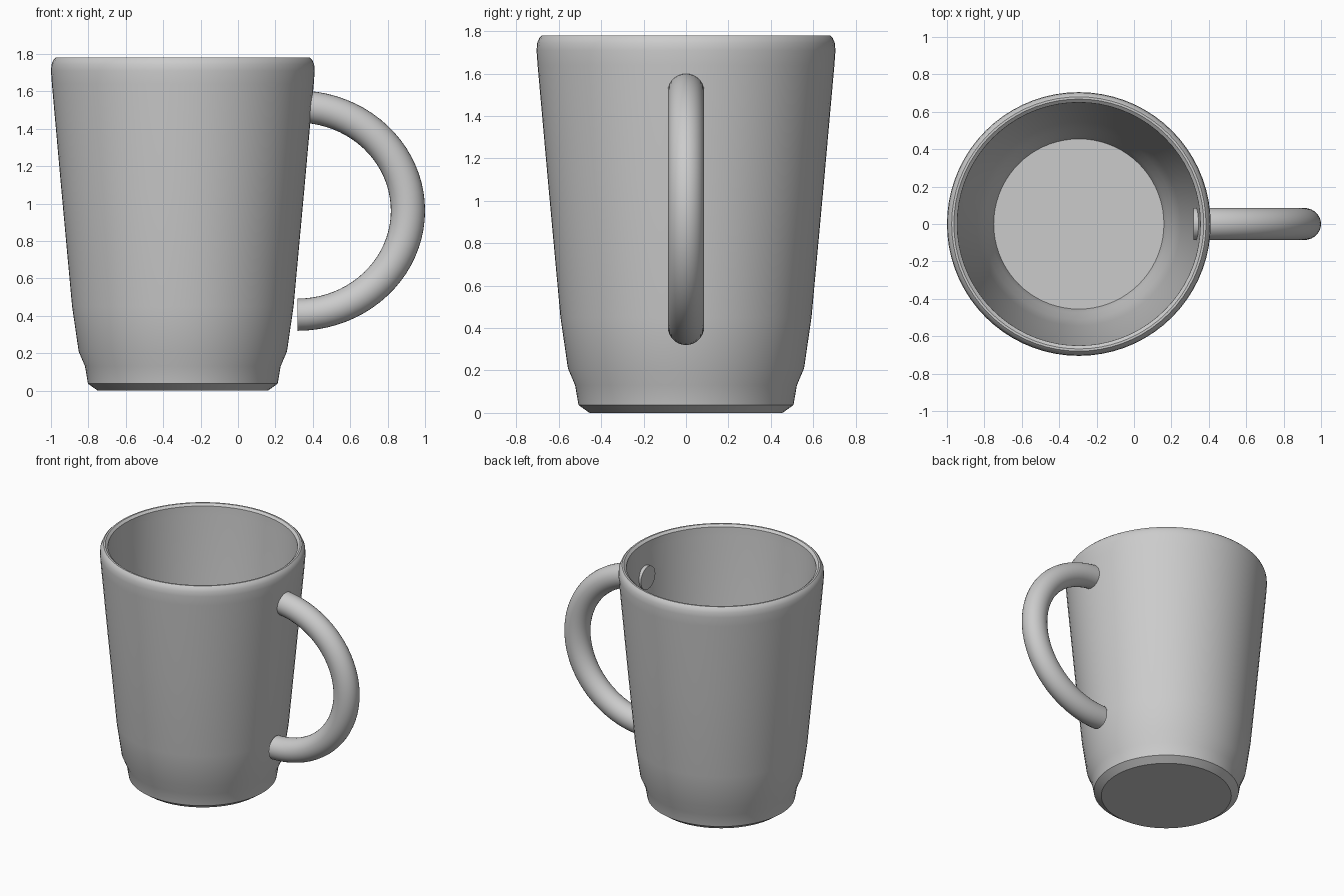
import bpy, bmesh
from math import sin, cos, pi, radians

if "Cube" in bpy.data.objects:
    bpy.data.objects.remove(bpy.data.objects["Cube"])

CUP_X = -0.295


def finish(name, bm, angle=30):
    bmesh.ops.remove_doubles(bm, verts=bm.verts, dist=1e-5)
    bmesh.ops.recalc_face_normals(bm, faces=bm.faces)
    me = bpy.data.meshes.new(name)
    bm.to_mesh(me)
    bm.free()
    ob = bpy.data.objects.new(name, me)
    bpy.context.collection.objects.link(ob)
    bpy.ops.object.select_all(action='DESELECT')
    ob.select_set(True)
    bpy.context.view_layer.objects.active = ob
    bpy.ops.object.shade_smooth_by_angle(angle=radians(angle))
    return ob


def skin(bm, rings, closed_ring=True):
    for a, b in zip(rings, rings[1:]):
        n = len(a)
        for i in range(n):
            j = (i + 1) % n
            bm.faces.new((a[i], a[j], b[j], b[i]))
    bm.faces.new(rings[0])
    bm.faces.new(rings[-1])


# Cup: one lathe profile, up the outside, over the rim and down the inside
profile = [(0.455, 0.0), (0.507, 0.037), (0.523, 0.13), (0.557, 0.21),
           (0.592, 0.45), (0.65, 1.08), (0.70, 1.64), (0.705, 1.71),
           (0.702, 1.745), (0.692, 1.768), (0.68, 1.78), (0.668, 1.78),
           (0.65, 1.765), (0.648, 1.70), (0.60, 1.08), (0.545, 0.46),
           (0.510, 0.22), (0.475, 0.13), (0.455, 0.05)]
bm = bmesh.new()
N = 72
rings = [[bm.verts.new((CUP_X + r * cos(2 * pi * i / N), r * sin(2 * pi * i / N), z))
          for i in range(N)] for r, z in profile]
skin(bm, rings)
finish("cup", bm)

# Handle: half of a slightly stretched ring, with flat capped ends
bm = bmesh.new()
STEPS, SIDES, TUBE, RING = 40, 28, 0.086, 0.5565
STRETCH = (1.0 - 0.317) / (RING + TUBE)
rings = []
for s in range(STEPS + 1):
    t = -pi / 2 + pi * s / STEPS
    ring = []
    for k in range(SIDES):
        a = 2 * pi * k / SIDES
        d = RING + TUBE * cos(a)
        ring.append(bm.verts.new((0.317 + STRETCH * d * cos(t), TUBE * sin(a), 0.9625 + d * sin(t))))
    rings.append(ring)
skin(bm, rings)
finish("handle", bm)
